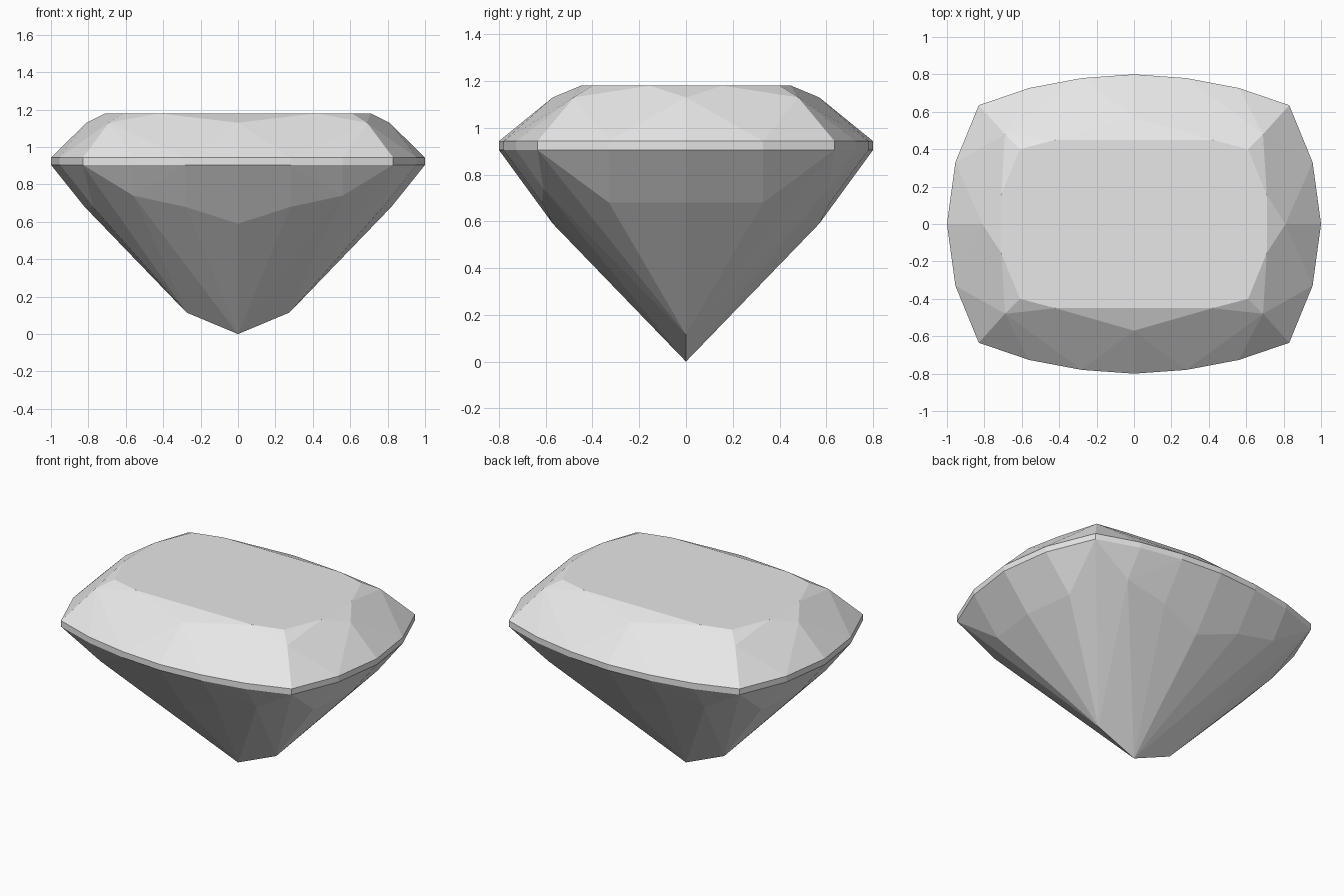
import bpy
import bmesh

cube = bpy.data.objects.get("Cube")
if cube:
    bpy.data.objects.remove(cube, do_unlink=True)

GIRDLE_LOW, GIRDLE_HIGH = 0.905, 0.943
TABLE = 1.18

material = bpy.data.materials.new("pale grey stone")
material.use_nodes = True
colour = (0.8, 0.8, 0.8, 1)
material.diffuse_color = colour
material.node_tree.nodes["Principled BSDF"].inputs["Base Color"].default_value = colour


def mirrored(points):
    """Repeat quarter points across both axes, without duplicates."""
    return {(sx * x if x else 0, sy * y if y else 0, z)
            for x, y, z in points for sx in (1, -1) for sy in (1, -1)}


def at_height(outline, z):
    return [(x, y, z) for x, y in outline]


# Quarter outlines of the widest band and of the flat top
girdle = [(0, 0.8), (0.28, 0.78), (0.56, 0.727), (0.83, 0.635), (0.955, 0.33), (1, 0)]
table = [(0.42, 0.45), (0.61, 0.4), (0.71, 0.155)]

# Facet corners between band and top, and between band and bottom point
crown = [(0, 0.57, 1.13), (0.69, 0.48, 1.13), (0.81, 0, 1.13)]
pavilion = [(0, 0.57, 0.59), (0.28, 0.616, 0.68), (0.56, 0.61, 0.74),
            (0.775, 0.33, 0.68), (0.82, 0, 0.68),
            (0.275, 0, 0.115), (0, 0, 0)]

points = mirrored(at_height(girdle, GIRDLE_LOW) + at_height(girdle, GIRDLE_HIGH)
                  + at_height(table, TABLE) + crown + pavilion)

# The cut stone is the convex skin of its facet corners
bm = bmesh.new()
for p in sorted(points):
    bm.verts.new(p)
bmesh.ops.convex_hull(bm, input=bm.verts[:])
bmesh.ops.dissolve_limit(bm, angle_limit=0.01, verts=bm.verts[:], edges=bm.edges[:])
bmesh.ops.recalc_face_normals(bm, faces=bm.faces[:])

mesh = bpy.data.meshes.new("cut_gemstone")
bm.to_mesh(mesh)
bm.free()
mesh.materials.append(material)
gem = bpy.data.objects.new("cut_gemstone", mesh)
bpy.context.collection.objects.link(gem)
